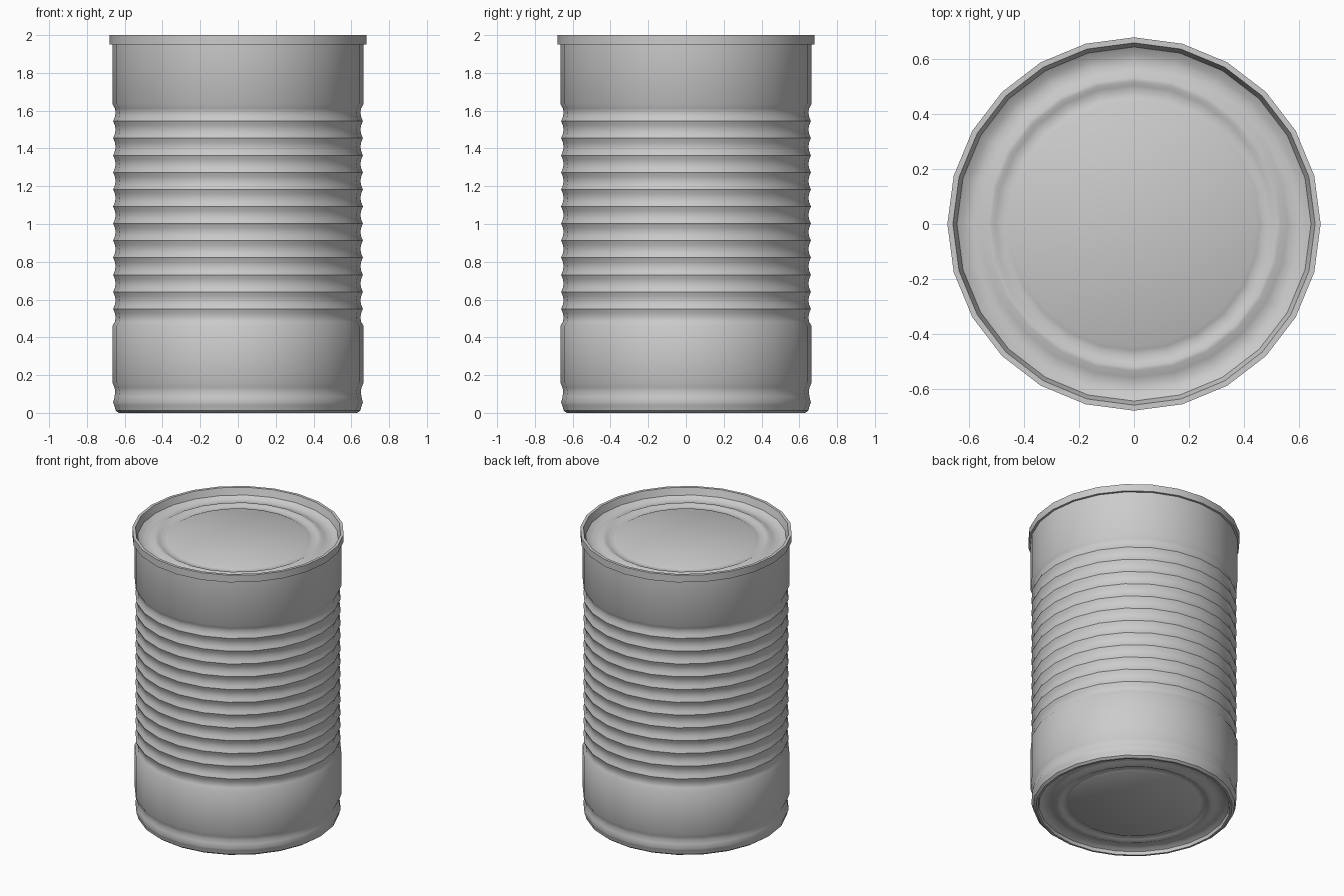
import bpy, bmesh, math

if "Cube" in bpy.data.objects:
    bpy.data.objects.remove(bpy.data.objects["Cube"])

SIDES = 24

metal = bpy.data.materials.new("tin_grey")
metal.diffuse_color = (0.6, 0.6, 0.6, 1)
metal.use_nodes = True
metal.node_tree.nodes["Principled BSDF"].inputs["Base Color"].default_value = metal.diffuse_color


def lathe(name, profile):
    """Turn a list of (radius, height) points around z; radius 0 ends become flat caps."""
    bm = bmesh.new()
    rings = []
    for r, z in profile:
        rings.append([bm.verts.new((r * math.cos(2 * math.pi * j / SIDES),
                                    r * math.sin(2 * math.pi * j / SIDES), z))
                      for j in range(SIDES)])
    for a, b in zip(rings, rings[1:]):
        for j in range(SIDES):
            k = (j + 1) % SIDES
            bm.faces.new((a[j], a[k], b[k], b[j]))
    if name == "lid":
        bm.faces.new(rings[-1])
    if name == "base":
        bm.faces.new(rings[0][::-1])
    mesh = bpy.data.meshes.new(name)
    bm.to_mesh(mesh)
    bm.free()
    mesh.materials.append(metal)
    ob = bpy.data.objects.new(name, mesh)
    bpy.context.collection.objects.link(ob)
    bpy.context.view_layer.objects.active = ob
    ob.select_set(True)
    bpy.ops.object.shade_smooth_by_angle(angle=math.radians(35))
    ob.select_set(False)
    return ob


# Can wall: rolled foot, plain band, thirteen concave ribs, plain band, rim
body = [(0.632, 0.0), (0.648, 0.012), (0.655, 0.04), (0.661, 0.055),
        (0.654, 0.085), (0.650, 0.11), (0.654, 0.135), (0.665, 0.16), (0.665, 0.46)]
RIBS, LOW, HIGH = 13, 0.46, 1.635
step = (HIGH - LOW) / RIBS
for i in range(RIBS):
    z = LOW + i * step
    body += [(0.652, z + 0.25 * step), (0.648, z + 0.5 * step), (0.652, z + 0.75 * step)]
    body.append((0.665 if i == RIBS - 1 else 0.661, z + step))
body += [(0.665, 1.95), (0.68, 1.95), (0.68, 2.0), (0.66, 2.0)]
lathe("can_wall", body)

# Recessed lid with a wide channel and a narrow inner groove
lathe("lid", [(0.66, 2.0), (0.645, 1.952), (0.62, 1.936), (0.59, 1.93), (0.56, 1.937),
              (0.535, 1.95), (0.52, 1.95), (0.505, 1.942), (0.48, 1.938),
              (0.46, 1.942), (0.445, 1.95)])

# Recessed base with matching rings
lathe("base", [(0.41, 0.022), (0.425, 0.03), (0.445, 0.034), (0.465, 0.03),
               (0.48, 0.022), (0.50, 0.022), (0.53, 0.034), (0.56, 0.04),
               (0.59, 0.034), (0.612, 0.022), (0.618, 0.0), (0.632, 0.0)])
